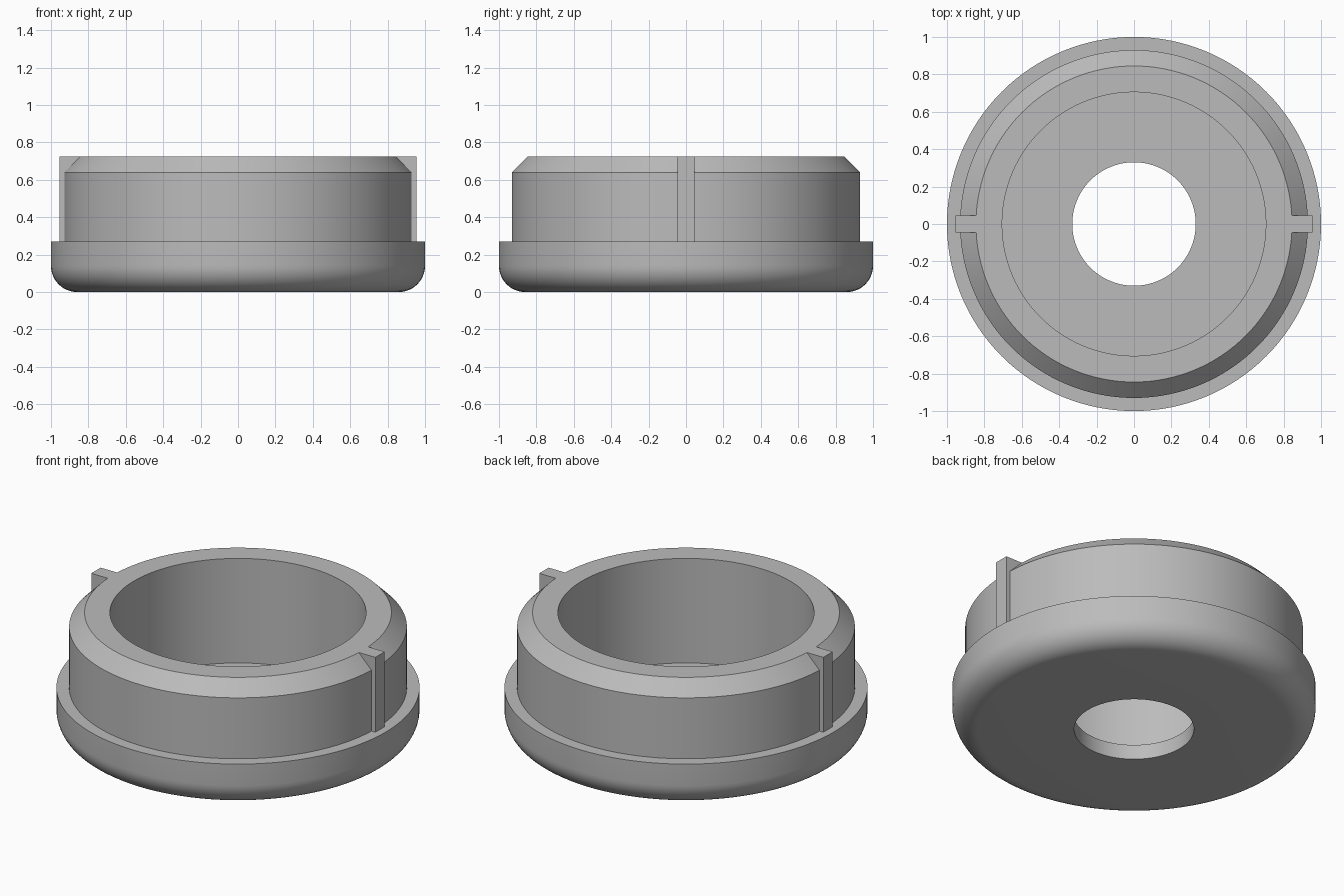
import bpy
import bmesh
from math import sin, cos, pi, radians

cube = bpy.data.objects.get("Cube")
if cube:
    bpy.data.objects.remove(cube, do_unlink=True)

# Single plain grey material
grey = bpy.data.materials.new("plain grey")
grey.use_nodes = True
colour = (0.5, 0.5, 0.5, 1)
grey.diffuse_color = colour
grey.node_tree.nodes["Principled BSDF"].inputs["Base Color"].default_value = colour

SEGMENTS = 128
TOP, LEDGE, FLOOR = 0.725, 0.27, 0.09
FILLET = 0.14


def add_object(name, bm):
    bmesh.ops.recalc_face_normals(bm, faces=bm.faces)
    mesh = bpy.data.meshes.new(name)
    bm.to_mesh(mesh)
    bm.free()
    mesh.materials.append(grey)
    obj = bpy.data.objects.new(name, mesh)
    bpy.context.collection.objects.link(obj)
    return obj


def lathe(name, profile):
    """Revolve a closed (radius, height) outline around z."""
    bm = bmesh.new()
    verts = [bm.verts.new((r, 0, z)) for r, z in profile]
    edges = [bm.edges.new((v, verts[i - 1])) for i, v in enumerate(verts)]
    bmesh.ops.spin(bm, geom=verts + edges, cent=(0, 0, 0), axis=(0, 0, 1),
                   angle=2 * pi, steps=SEGMENTS, use_merge=True)
    bmesh.ops.remove_doubles(bm, verts=bm.verts, dist=1e-5)
    return add_object(name, bm)


# Cup: rounded base flange, chamfered collar, wide bore and floor hole
fillet = [(1 - FILLET + FILLET * sin(a), FILLET - FILLET * cos(a))
          for a in (i * pi / 24 for i in range(13))]
cup = lathe("flanged_cup", [(0.33, 0)] + fillet + [
    (1, LEDGE), (0.93, LEDGE), (0.93, 0.64), (0.845, TOP),
    (0.705, TOP), (0.705, FLOOR), (0.33, FLOOR)])
bpy.ops.object.select_all(action="DESELECT")
bpy.context.view_layer.objects.active = cup
cup.select_set(True)
bpy.ops.object.shade_smooth_by_angle(angle=radians(30))

# Locating keys on both sides of the collar
for name, side in (("left_key", 1), ("right_key", -1)):
    bm = bmesh.new()
    bmesh.ops.create_cube(bm, size=1)
    inner, outer = 0.842, 0.955
    bmesh.ops.scale(bm, vec=(outer - inner, 0.09, TOP - LEDGE), verts=bm.verts)
    bmesh.ops.translate(bm, vec=(side * (inner + outer) / 2, 0, (TOP + LEDGE) / 2),
                        verts=bm.verts)
    add_object(name, bm)
